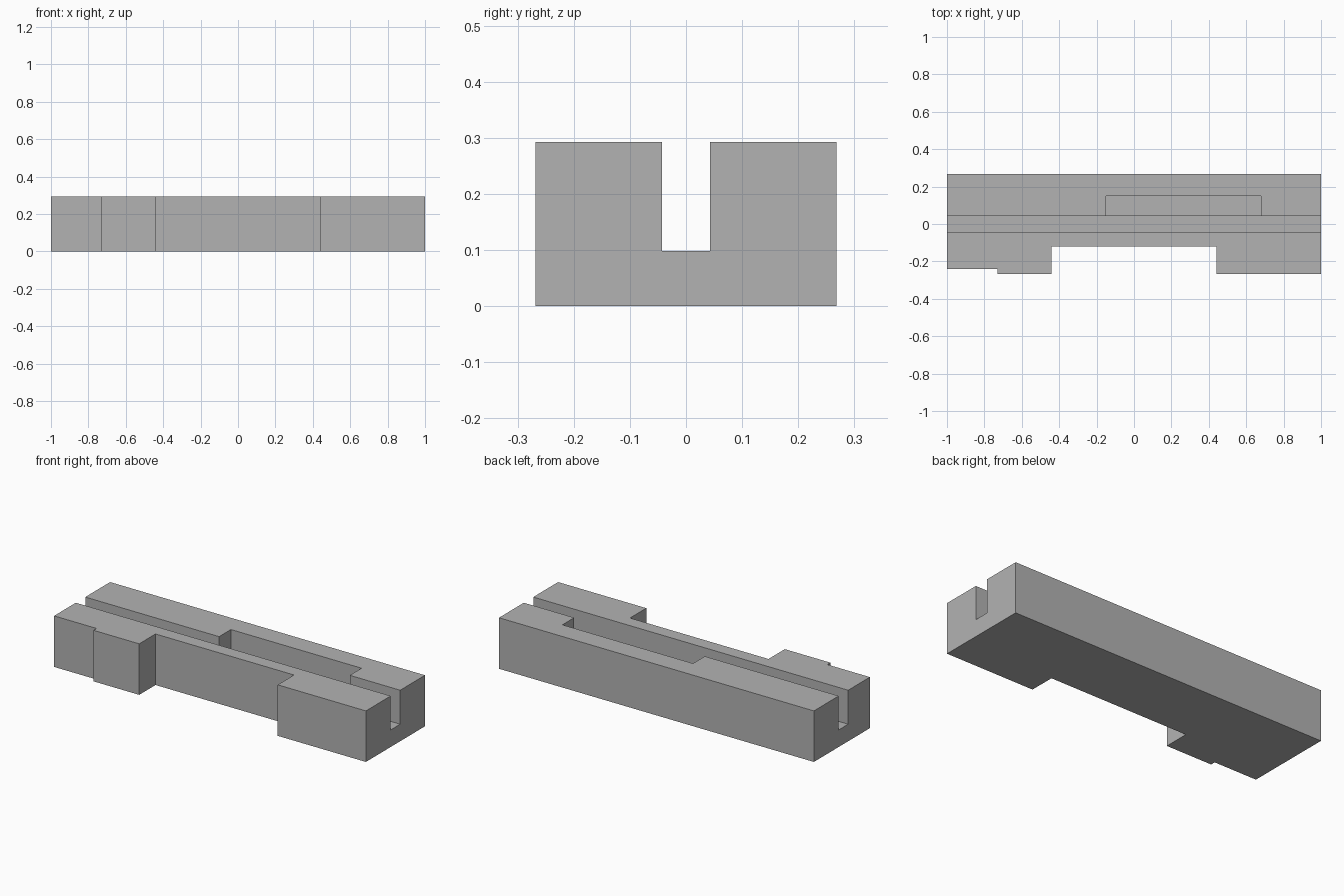
import bpy
import bmesh

cube = bpy.data.objects.get("Cube")
if cube:
    bpy.data.objects.remove(cube, do_unlink=True)

HEIGHT = 0.293
HALF_DEPTH = 0.268
GROOVE = 0.043

grey = bpy.data.materials.new("plain grey")
grey.use_nodes = True
colour = (0.45, 0.45, 0.45, 1)
grey.diffuse_color = colour
grey.node_tree.nodes["Principled BSDF"].inputs["Base Color"].default_value = colour


def extrude_outline(name, outline, bottom, top):
    """Upright prism from a plan outline."""
    bm = bmesh.new()
    face = bm.faces.new([bm.verts.new((x, y, bottom)) for x, y in outline])
    result = bmesh.ops.extrude_face_region(bm, geom=[face])
    raised = [v for v in result["geom"] if isinstance(v, bmesh.types.BMVert)]
    bmesh.ops.translate(bm, verts=raised, vec=(0, 0, top - bottom))
    bmesh.ops.recalc_face_normals(bm, faces=bm.faces)
    mesh = bpy.data.meshes.new(name)
    bm.to_mesh(mesh)
    bm.free()
    mesh.materials.append(grey)
    obj = bpy.data.objects.new(name, mesh)
    bpy.context.collection.objects.link(obj)
    return obj


def cut(body, name, x0, x1, y0, y1, floor):
    """Sink a box-shaped slot into the body from above."""
    corners = [(x0, y0), (x1, y0), (x1, y1), (x0, y1)]
    cutter = extrude_outline(name, corners, floor, HEIGHT + 0.1)
    cutter.hide_render = True
    mod = body.modifiers.new(name, "BOOLEAN")
    mod.operation = "DIFFERENCE"
    mod.solver = "EXACT"
    mod.object = cutter
    bpy.context.view_layer.objects.active = body
    bpy.ops.object.modifier_apply(modifier=mod.name)
    bpy.data.objects.remove(cutter, do_unlink=True)


# Block with a wide front recess and a shallow step at the right end
block = extrude_outline("grooved_block", [
    (-1, HALF_DEPTH), (-1, -0.24), (-0.73, -0.24), (-0.73, -HALF_DEPTH),
    (-0.44, -HALF_DEPTH), (-0.44, -0.12), (0.44, -0.12),
    (0.44, -HALF_DEPTH), (1, -HALF_DEPTH), (1, HALF_DEPTH),
], 0, HEIGHT)

# Full-length groove, then the pocket that opens into it
cut(block, "groove_cutter", -1.1, 1.1, -GROOVE, GROOVE, 0.098)
cut(block, "pocket_cutter", -0.15, 0.68, 0, 0.15, 0.11)
